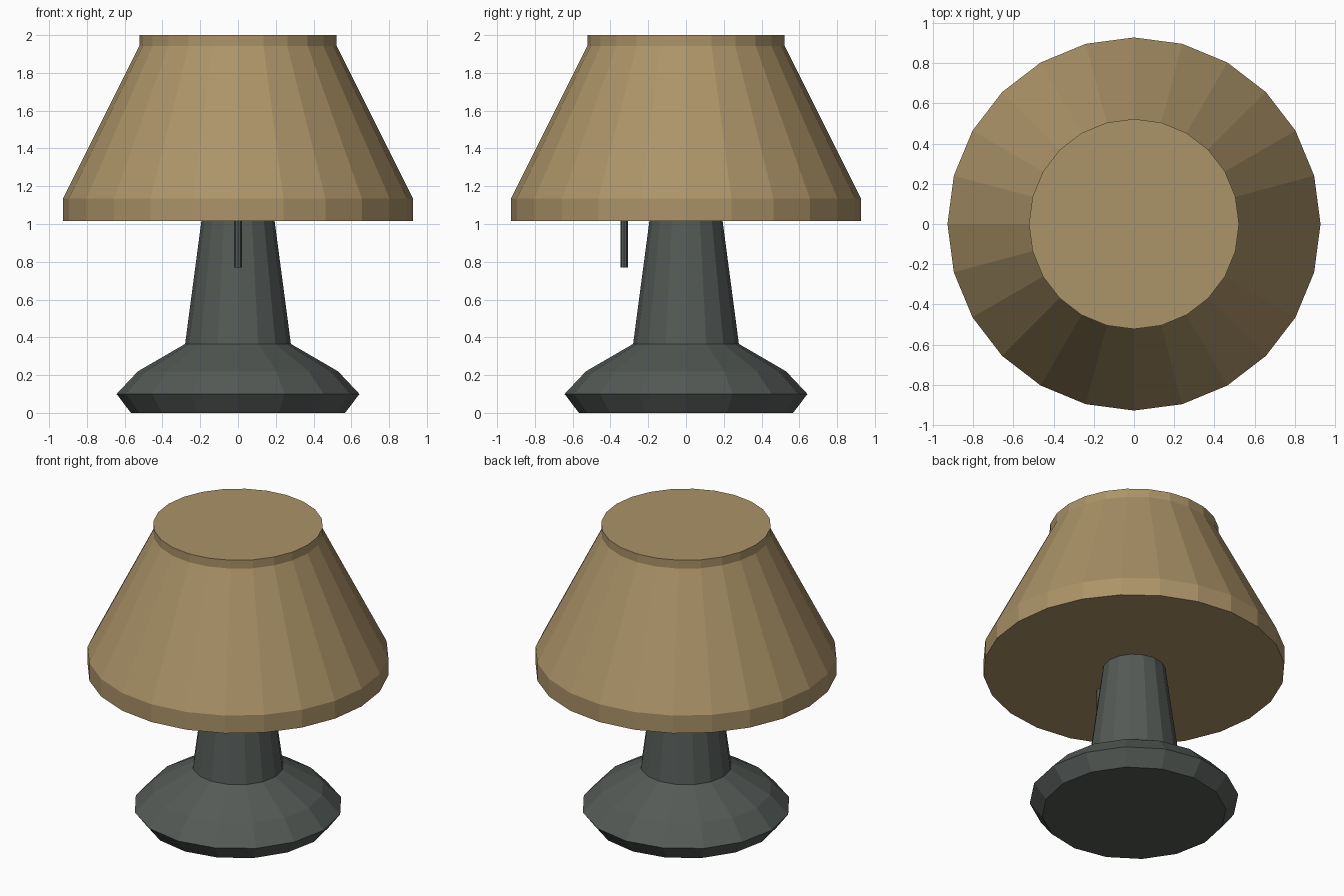
import bpy, bmesh, math

if "Cube" in bpy.data.objects:
    bpy.data.objects.remove(bpy.data.objects["Cube"])


def material(name, rgb):
    m = bpy.data.materials.new(name)
    m.diffuse_color = (*rgb, 1.0)
    m.use_nodes = True
    m.node_tree.nodes["Principled BSDF"].inputs["Base Color"].default_value = m.diffuse_color
    return m


def lathe(name, profile, sides, mat, centre=(0, 0)):
    """Closed, flat-faced solid turned from (radius, z) points, bottom to top."""
    bm = bmesh.new()
    rings = []
    for r, z in profile:
        rings.append([bm.verts.new((r * math.cos(2 * math.pi * i / sides),
                                    r * math.sin(2 * math.pi * i / sides), z))
                      for i in range(sides)])
    for low, high in zip(rings, rings[1:]):
        for i in range(sides):
            j = (i + 1) % sides
            bm.faces.new((low[i], low[j], high[j], high[i]))
    bm.faces.new(rings[0][::-1])
    bm.faces.new(rings[-1])
    me = bpy.data.meshes.new(name)
    bm.to_mesh(me)
    bm.free()
    me.materials.append(mat)
    ob = bpy.data.objects.new(name, me)
    ob.location = (*centre, 0)
    bpy.context.collection.objects.link(ob)
    return ob


tan = material("tan fabric", (0.41, 0.293, 0.138))
grey = material("dark grey metal", (0.089, 0.102, 0.093))

# Foot and tapered stem, running slightly into the shade
lathe("base", [(0.567, 0), (0.643, 0.1), (0.53, 0.22), (0.28, 0.365), (0.192, 1.03)], 16, grey)

# Shade with straight rims at bottom and top
lathe("shade", [(0.927, 1.015), (0.927, 1.135), (0.522, 1.943), (0.522, 2.0)], 24, tan)

# Pull cord hanging at the front
lathe("pull_cord", [(0.02, 0.77), (0.02, 1.03)], 8, grey, (0, -0.328))
